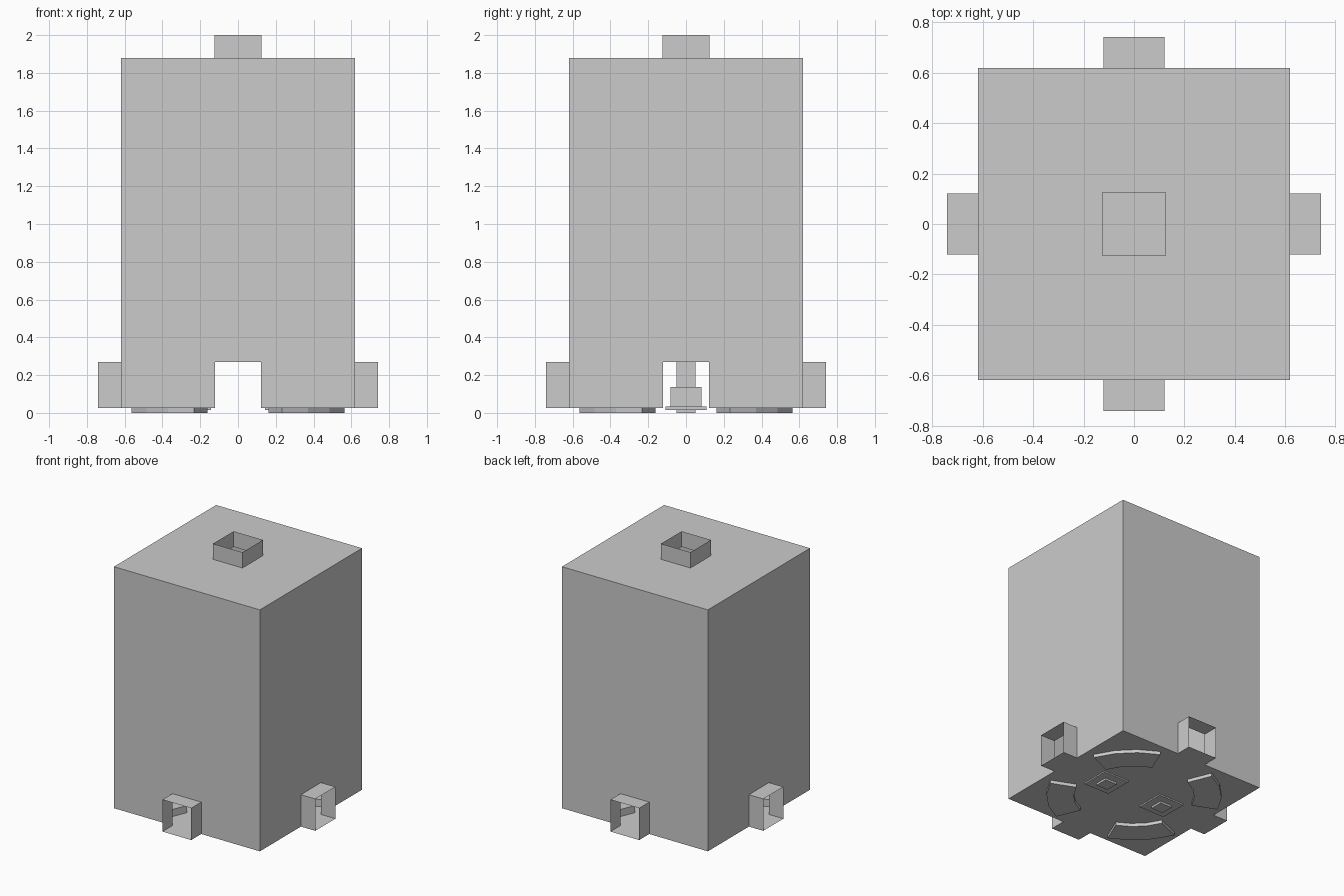
import bpy, bmesh, math
from mathutils import Matrix

if "Cube" in bpy.data.objects:
    bpy.data.objects.remove(bpy.data.objects["Cube"])

W, FLOOR, TOP = 0.62, 0.025, 1.88      # room half width, floor and ceiling heights
D, DOOR_TOP, OUT = 0.122, 0.27, 0.742  # door half width, door height, tunnel end


def make(name, polys):
    """Mesh object from a few polygons, welded, normals made consistent."""
    bm = bmesh.new()
    for p in polys:
        bm.faces.new([bm.verts.new(c) for c in p])
    bmesh.ops.remove_doubles(bm, verts=bm.verts, dist=1e-4)
    bmesh.ops.recalc_face_normals(bm, faces=bm.faces)
    me = bpy.data.meshes.new(name)
    bm.to_mesh(me)
    bm.free()
    ob = bpy.data.objects.new(name, me)
    bpy.context.collection.objects.link(ob)
    return ob


def spun(polys):
    """Repeat polygons on the four sides."""
    out = []
    for k in range(4):
        r = Matrix.Rotation(k * math.pi / 2, 3, 'Z')
        out += [[tuple(r @ Matrix.Diagonal((1, 1, 1)) @ _v(c)) for c in p] for p in polys]
    return out


def _v(c):
    from mathutils import Vector
    return Vector(c)


def box(name, x, y, half, z0, z1):
    bpy.ops.mesh.primitive_cube_add(size=1, location=(x, y, (z0 + z1) / 2))
    ob = bpy.context.object
    ob.name = name
    ob.scale = (2 * half, 2 * half, z1 - z0)
    return ob


# walls, each with a doorway notch
wall = [(-W, -W, FLOOR), (-D, -W, FLOOR), (-D, -W, DOOR_TOP), (D, -W, DOOR_TOP),
        (D, -W, FLOOR), (W, -W, FLOOR), (W, -W, TOP), (-W, -W, TOP)]
make("walls", spun([wall]))

# ceiling around the roof opening
H = 0.125
make("ceiling", spun([[(-W, -W, TOP), (W, -W, TOP), (H, -H, TOP), (-H, -H, TOP)]]))

# open roof shaft
make("roof_shaft", spun([[(-H, -H, TOP), (H, -H, TOP), (H, -H, 2), (-H, -H, 2)]]))

# floor
make("floor", [[(-W, -W, FLOOR), (W, -W, FLOOR), (W, W, FLOOR), (-W, W, FLOOR)]])

# door tunnels: floor, roof and two cheeks, open at both ends
ring = [(-D, FLOOR), (D, FLOOR), (D, DOOR_TOP), (-D, DOOR_TOP)]
tunnel = []
for i in range(4):
    (xa, za), (xb, zb) = ring[i], ring[(i + 1) % 4]
    tunnel.append([(xa, -W, za), (xb, -W, zb), (xb, -OUT, zb), (xa, -OUT, za)])
make("door_tunnels", spun([*tunnel]))

# curved benches in the four corners, slightly sunk through the floor
R0, R1, BENCH = 0.42, 0.61, 0.08
angles = [math.radians(22.5 + 15 * i) for i in range(4)]
for k in range(4):
    a = [t + k * math.pi / 2 for t in angles]
    outline = ([(R1 * math.cos(t), R1 * math.sin(t)) for t in a]
               + [(R0 * math.cos(t), R0 * math.sin(t)) for t in reversed(a)])
    low = [(x, y, 0.0) for x, y in outline]
    high = [(x, y, BENCH) for x, y in outline]
    n = len(outline)
    sides = [[low[i], low[(i + 1) % n], high[(i + 1) % n], high[i]] for i in range(n)]
    make(f"curved_bench_{k}", [low, high] + sides)

# two pillars on stepped pedestals
for s, side in ((-1, "left"), (1, "right")):
    x = s * 0.25
    box(f"{side}_pedestal_step", x, 0, 0.108, 0.015, 0.035)
    box(f"{side}_pedestal_block", x, 0, 0.083, 0.02, 0.137)
    box(f"{side}_pillar", x, 0, 0.05, 0.0, 0.5)
